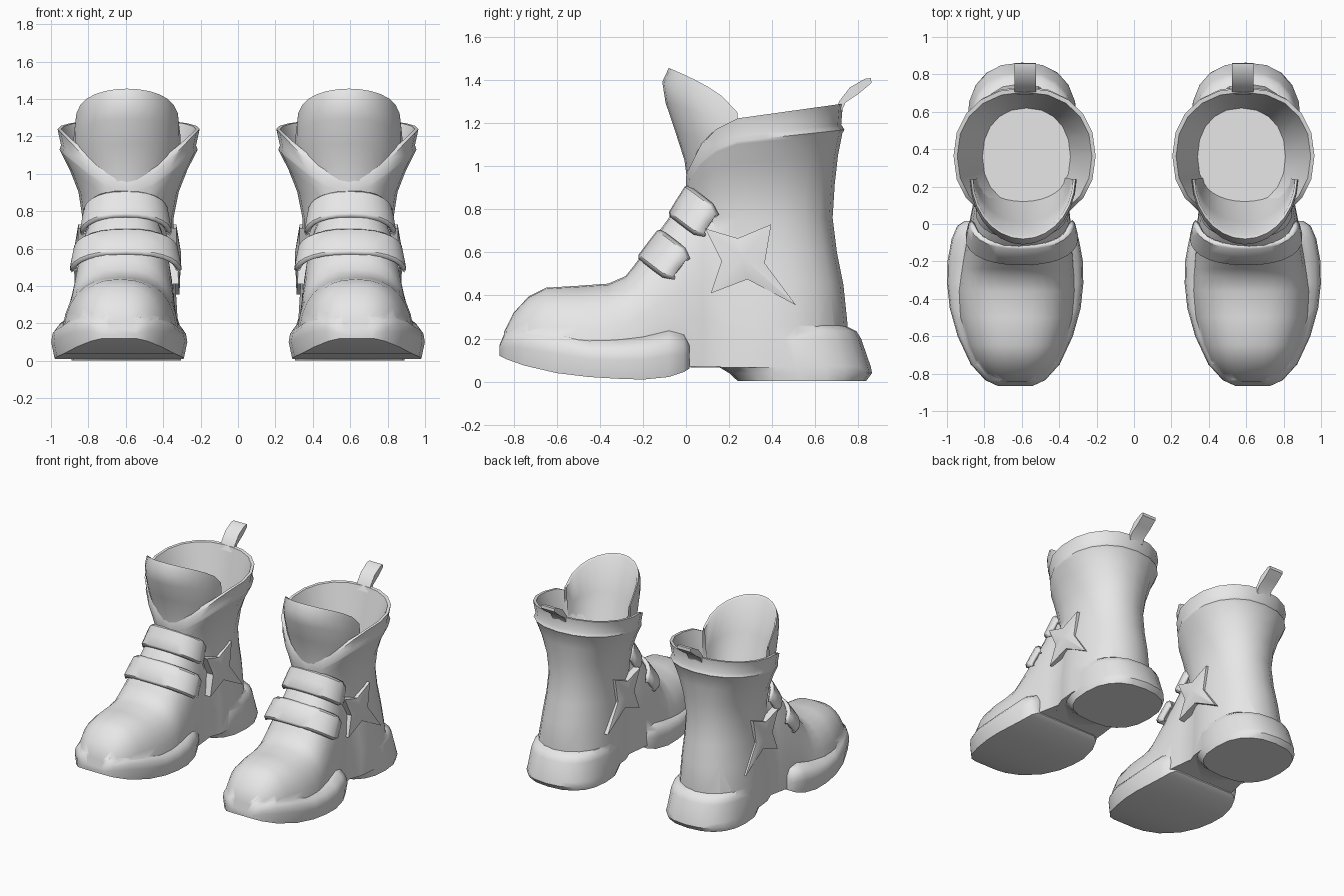
import bpy, bmesh, math

if "Cube" in bpy.data.objects:
    bpy.data.objects.remove(bpy.data.objects["Cube"])

grey = bpy.data.materials.new("plain_grey")
grey.diffuse_color = (0.8, 0.8, 0.8, 1)
grey.use_nodes = True
grey.node_tree.nodes["Principled BSDF"].inputs["Base Color"].default_value = grey.diffuse_color


def power(v, e):
    return math.copysign(abs(v) ** e, v)


def add_object(name, me, angle, pair=True):
    """Shade a mesh and, if wanted, mirror it to give the pair."""
    me.shade_smooth()
    me.set_sharp_from_angle(angle=math.radians(angle))
    ob = bpy.data.objects.new(name, me)
    bpy.context.collection.objects.link(ob)
    if pair:
        mirror = ob.modifiers.new("pair", 'MIRROR')
        mirror.use_mirror_merge = False
    return ob


def finish(name, bm, angle=40, pair=True):
    bmesh.ops.recalc_face_normals(bm, faces=bm.faces)
    me = bpy.data.meshes.new(name)
    bm.to_mesh(me)
    bm.free()
    me.materials.append(grey)
    return add_object(name, me, angle, pair)


def loft(name, rings, angle=40, closed=True, caps=True, pair=True):
    """Skin a list of equally long point rings."""
    bm = bmesh.new()
    rows = [[bm.verts.new(p) for p in r] for r in rings]
    n = len(rows[0])
    for a, b in zip(rows, rows[1:]):
        for i in range(n if closed else n - 1):
            j = (i + 1) % n
            bm.faces.new((a[i], a[j], b[j], b[i]))
    if caps:
        bm.faces.new(rows[0])
        bm.faces.new(rows[-1])
    return finish(name, bm, angle, pair)


def level_ring(cx, hw, yf, yb, height, n_front=2.2, n_back=2.2, seg=20):
    """Horizontal rounded ring; height is a function of y."""
    pts = []
    for i in range(seg):
        a = 2 * math.pi * i / seg
        n = n_back if math.sin(a) > 0 else n_front
        x = cx + hw * power(math.cos(a), 2 / n)
        y = (yf + yb) / 2 + (yb - yf) / 2 * power(math.sin(a), 2 / n)
        pts.append((x, y, height(y)))
    return pts


# Height of the collar edge, dipping towards the tongue
EDGE = [(0, .95), (.03, 1.03), (.1, 1.15), (.23, 1.22), (.73, 1.29)]


def edge(y):
    y = min(max(y, 0), .73)
    for (a, za), (b, zb) in zip(EDGE, EDGE[1:]):
        if y <= b:
            return za + (zb - za) * (y - a) / (b - a)
    return EDGE[-1][1]


# Shaft: lower rings at fixed heights, upper rings follow the collar edge
rings = []
for z, cx, hw, yf, yb in [(.065, -.605, .285, .022, .74), (.26, -.605, .28, .022, .75),
                          (.45, -.597, .26, .022, .73), (.6, -.592, .248, .015, .70),
                          (.76, -.588, .243, .01, .68)]:
    rings.append(level_ring(cx, hw, yf, yb, lambda y, z=z: z))
for f, hw, yf, yb in [(.3, .268, 0, .69), (.55, .315, 0, .705), (.74, .362, 0, .725),
                      (.77, .369, 0, .735), (.82, .361, 0, .72), (1, .38, 0, .728),
                      (1, .36, .02, .705)]:
    rings.append(level_ring(-.585, hw, yf, yb,
                            lambda y, f=f: .76 + f * (edge(y) - .76)))
rings.append(level_ring(-.575, .235, .1, .62, lambda y: .92))
shaft = loft("shaft", rings, 50, pair=False)

# Heel block
heel = loft("heel", [level_ring(-.598, hw, yf, yb, lambda y, z=z: z, 2.6, 2.4)
                     for z, hw, yf, yb in [(.003, .292, .24, .835), (.04, .295, .2, .863),
                                           (.07, .294, .15, .857), (.2, .284, .17, .812),
                                           (.235, .272, .22, .79), (.26, .255, .25, .74)]],
            45, pair=False)

# Foot upper: domed sections from the toe to the instep
rings = []
for y, bot, top, hw in [(-.845, .15, .23, .1), (-.80, .12, .32, .175), (-.73, .1, .395, .23),
                        (-.65, .1, .436, .265), (-.5, .08, .445, .305), (-.36, .07, .455, .315),
                        (-.28, .07, .49, .308), (-.24, .07, .54, .302), (-.13, .07, .69, .288),
                        (0, .07, .87, .272), (.08, .07, .9, .26), (.2, .07, .9, .24),
                        (.34, .07, .88, .21)]:
    cx = -.63 + .03 * min(1, max(0, (y + .4) / .6))
    rings.append([(cx + hw * power(math.cos(a), .8), y,
                   bot + (top - bot) * max(0, math.sin(a)) ** .8)
                  for a in [math.pi * i / 16 for i in range(17)]])
foot = loft("foot_upper", rings, 50, pair=False)

# Thick toe sole: flat underside, rounded flanks wrapping the front of the foot
rings = []
for y, bot, top, hw in [(-.865, .12, .17, .095), (-.835, .105, .24, .16), (-.75, .075, .275, .238),
                        (-.6, .04, .262, .308), (-.45, .022, .23, .35), (-.32, .014, .23, .364),
                        (-.2, .01, .24, .362), (-.08, .022, .27, .34), (-.01, .045, .25, .31),
                        (.017, .062, .2, .27)]:
    mid = bot + .4 * (top - bot)
    ring = [(-.635 + hw * power(math.cos(a), .75), y, mid + (top - mid) * math.sin(a) ** .75)
            for a in [math.pi * i / 14 for i in range(14)]]
    ring += [(-.635 - hw, y, mid), (-.635 - .95 * hw, y, bot), (-.635 + .95 * hw, y, bot)]
    rings.append(ring)
sole = loft("toe_sole", rings, 50, pair=False)

# Fuse shaft, heel, foot and sole into one outer skin
parts = (heel, foot, sole)
for part in parts:
    union = shaft.modifiers.new("fuse", 'BOOLEAN')
    union.operation = 'UNION'
    union.solver = 'EXACT'
    union.object = part
bpy.context.view_layer.update()
fused = bpy.data.meshes.new_from_object(
    shaft.evaluated_get(bpy.context.evaluated_depsgraph_get()))
for part in (shaft,) + parts:
    bpy.data.objects.remove(part)
fused.name = "boot_body"
add_object("boot_body", fused, 42)


# Two straps arched over the instep
def strap(name, y, z, hw, length, width=(.08, .13)):
    rows = []
    for k in (0, .08, .5, .92, 1):
        lift = -.01 if k in (0, 1) else 0
        row = []
        for i in range(15):
            a = math.pi * i / 14
            s = length * (1 - math.sin(a) ** .88 if 0 < i < 14 else 1) - lift
            # ends taper like a tab
            t = .5 + (k - .5) * (.7 if i in (0, 14) else 1)
            w = hw + lift + .012 * (1 - 2 * t)
            row.append((-.6 + w * power(math.cos(a), .85),
                        y + width[0] * t + .79 * s, z + width[1] * t - .61 * s))
        rows.append(row)
    ob = loft(name, rows, 40, closed=False, caps=False)
    thick = ob.modifiers.new("thickness", 'SOLIDIFY')
    thick.thickness = .026
    thick.offset = 0


strap("upper_strap", -.072, .775, .226, .18)
strap("lower_strap", -.215, .575, .28, .178, (.095, .125))

# Tongue: curved flap flaring forward, its inside sloping down to the footbed
rows = []
for v, r, d in [(0, .235, .243), (.2, .262, .257), (.45, .285, .3), (.7, .287, .345),
                (.88, .285, .36), (1, .28, .33), (.97, .268, .315),
                (.5, .255, .24), (0, .225, .13)]:
    row = []
    for i in range(15):
        a = math.radians(-88 + 176 * i / 14)
        top = 1.21 + .245 * math.cos(a) ** .55
        row.append((-.593 + r * math.sin(a), .25 - d * math.cos(a), .92 + v * (top - .92)))
    rows.append(row)
loft("tongue", rows, 50, closed=False, caps=False)

# Raised four-pointed stars on both sides of the shaft
STAR = [(.09, .71), (.24, .665), (.395, .73), (.365, .55),
        (.51, .355), (.285, .475), (.115, .41), (.165, .56)]
for name, side in (("inner_star", 1), ("outer_star", -1)):
    bm = bmesh.new()
    cx = -.592
    base = [bm.verts.new((cx + side * .21, y, z)) for y, z in STAR]
    rim = [bm.verts.new((cx + side * (.262 + .07 * max(0, .6 - z)), y, z)) for y, z in STAR]
    peak = bm.verts.new((cx + side * .288, .265, .575))
    for i in range(8):
        j = (i + 1) % 8
        bm.faces.new((base[i], base[j], rim[j], rim[i]))
        bm.faces.new((rim[i], rim[j], peak))
    finish(name, bm, 30)

# Pull tab at the back of the collar
TAB = [(.69, 1.25), (.71, 1.30), (.76, 1.365), (.83, 1.405), (.858, 1.408),
       (.86, 1.385), (.80, 1.335), (.74, 1.295), (.72, 1.25)]
loft("pull_tab", [[(x, y, z) for y, z in TAB] for x in (-.64, -.525)], 40)
